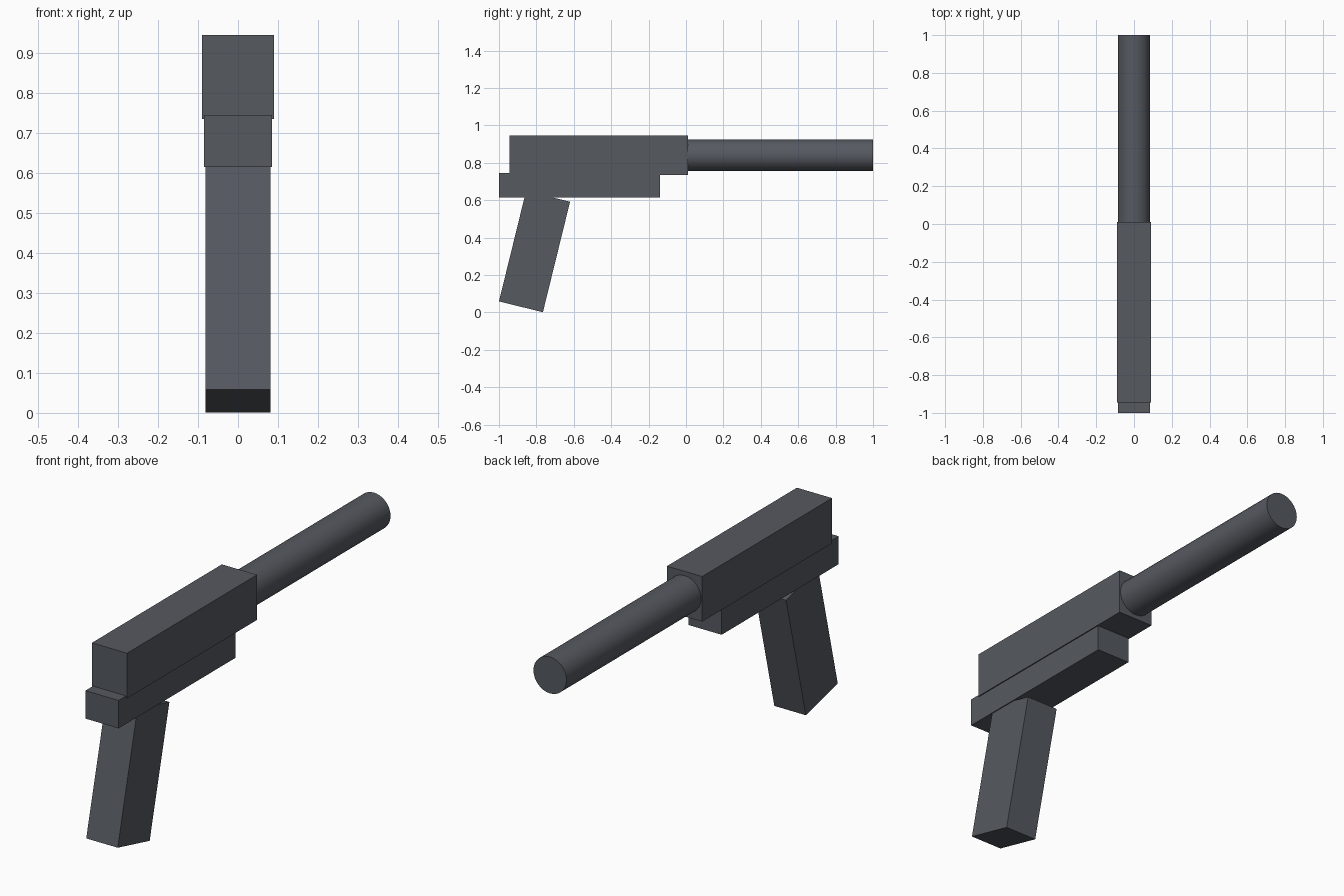
import bpy
import math

cube = bpy.data.objects.get("Cube")
if cube:
    bpy.data.objects.remove(cube, do_unlink=True)

# Single gunmetal colour
metal = bpy.data.materials.new("dark grey metal")
metal.use_nodes = True
colour = (0.092, 0.1, 0.117, 1)
metal.diffuse_color = colour
metal.node_tree.nodes["Principled BSDF"].inputs["Base Color"].default_value = colour


def finish(name):
    obj = bpy.context.object
    obj.name = name
    obj.data.name = name
    obj.data.materials.append(metal)
    return obj


def box(name, centre, size, tilt=0):
    bpy.ops.mesh.primitive_cube_add(size=1, location=centre, rotation=(tilt, 0, 0))
    obj = finish(name)
    obj.scale = size
    bpy.ops.object.transform_apply(location=False, rotation=True, scale=True)
    return obj


# Upper body and the lower frame that sits under it
box("slide", (0, -0.467, 0.84), (0.181, 0.955, 0.21))
box("frame", (0, -0.57, 0.68), (0.171, 0.86, 0.13))

# Slanted handle, its top sunk into the frame
box("grip", (0, -0.81, 0.325), (0.162, 0.242, 0.608), math.radians(-13.8))

# Long round barrel, its rear end sunk into the slide
bpy.ops.mesh.primitive_cylinder_add(vertices=32, radius=0.085, depth=1.05,
                                    location=(0, 0.475, 0.84),
                                    rotation=(math.pi / 2, 0, 0))
finish("barrel")
bpy.ops.object.shade_smooth_by_angle(angle=math.radians(30))
